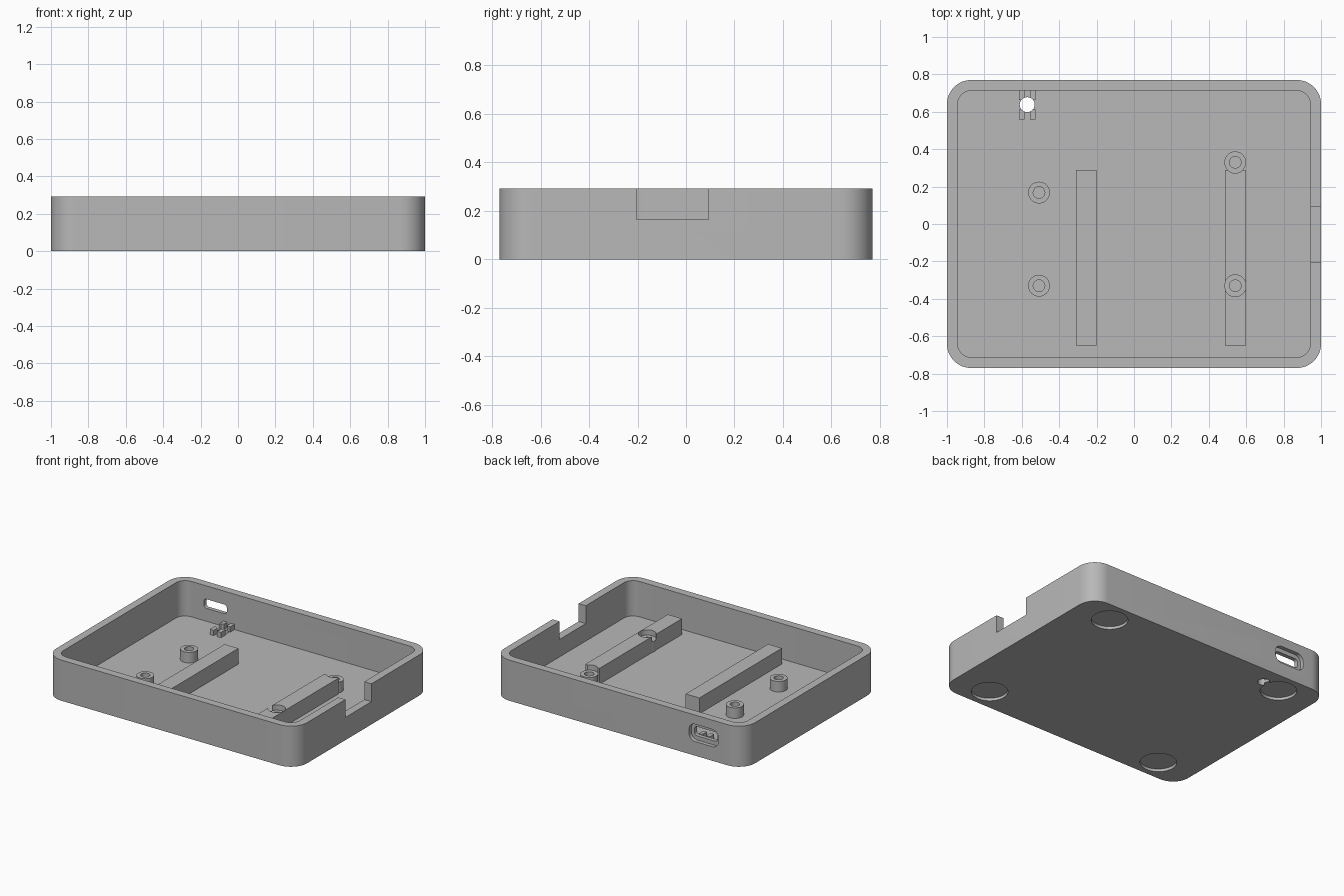
import bpy, bmesh, math
from mathutils import Matrix

if "Cube" in bpy.data.objects:
    bpy.data.objects.remove(bpy.data.objects["Cube"])

grey = bpy.data.materials.new("plain grey")
grey.diffuse_color = (0.48, 0.48, 0.48, 1)
grey.use_nodes = True
grey.node_tree.nodes["Principled BSDF"].inputs["Base Color"].default_value = grey.diffuse_color

HEIGHT, FLOOR = 0.293, 0.038
POST_TOP, BAR_TOP = 0.114, 0.152
POST_R, SCREW_R = 0.058, 0.031


def rounded_rect(w, d, r, cx=0.0, cy=0.0, n=12):
    pts = []
    for k, (sx, sy) in enumerate([(1, 1), (-1, 1), (-1, -1), (1, -1)]):
        for i in range(n + 1):
            a = math.pi / 2 * (k + i / n)
            pts.append((cx + sx * (w / 2 - r) + r * math.cos(a),
                        cy + sy * (d / 2 - r) + r * math.sin(a)))
    return pts


def circle(cx, cy, r, n=48):
    return [(cx + r * math.cos(2 * math.pi * i / n),
             cy + r * math.sin(2 * math.pi * i / n)) for i in range(n)]


def rect(x0, x1, y0, y1):
    return [(x0, y0), (x1, y0), (x1, y1), (x0, y1)]


def prism(name, profile, z0, z1, matrix=None):
    """Extrude a flat profile from z0 to z1."""
    bm = bmesh.new()
    low = [bm.verts.new((x, y, z0)) for x, y in profile]
    high = [bm.verts.new((x, y, z1)) for x, y in profile]
    bm.faces.new(low[::-1])
    bm.faces.new(high)
    for i in range(len(low)):
        j = (i + 1) % len(low)
        bm.faces.new((low[i], low[j], high[j], high[i]))
    if matrix:
        bm.transform(matrix)
    bmesh.ops.recalc_face_normals(bm, faces=bm.faces[:])
    mesh = bpy.data.meshes.new(name)
    bm.to_mesh(mesh)
    bm.free()
    mesh.materials.append(grey)
    obj = bpy.data.objects.new(name, mesh)
    bpy.context.collection.objects.link(obj)
    return obj


def activate(obj):
    bpy.ops.object.select_all(action='DESELECT')
    obj.select_set(True)
    bpy.context.view_layer.objects.active = obj


def cut(obj, *cutters):
    for c in cutters:
        c.hide_render = True
        mod = obj.modifiers.new("cut", 'BOOLEAN')
        mod.operation = 'DIFFERENCE'
        mod.solver = 'EXACT'
        mod.object = c
        activate(obj)
        bpy.ops.object.modifier_apply(modifier=mod.name)
        bpy.data.objects.remove(c, do_unlink=True)


def smooth(obj):
    activate(obj)
    bpy.ops.object.shade_smooth_by_angle(angle=math.radians(30))


# Open tray
tray = prism("tray", rounded_rect(2, 1.54, 0.13), 0, HEIGHT)
cut(tray, prism("cavity", rounded_rect(1.886, 1.426, 0.073), FLOOR, 0.5))

# Notch in the right wall
cut(tray, prism("notch", rect(0.9, 1.1, -0.205, 0.092), 0.164, 0.5))

# Port in the back wall: slot through, wider recess outside
upright = Matrix.Rotation(math.radians(90), 4, 'X')   # (x, y, z) -> (x, -z, y)
cut(tray,
    prism("port_slot", rounded_rect(0.183, 0.066, 0.02, -0.68, 0.164), -0.85, -0.65, upright),
    prism("port_recess", rounded_rect(0.235, 0.125, 0.05, -0.68, 0.164), -0.85, -0.742, upright))

# Foot recesses underneath
for sx in (-1, 1):
    for sy in (-1, 1):
        cut(tray, prism("foot_recess", circle(0.72 * sx, 0.61 * sy, 0.12, 64), -0.1, 0.02))

# Small round hole through the floor
LX, LY = -0.571, 0.638
cut(tray, prism("floor_hole", circle(LX, LY, 0.04), -0.1, 0.1))
smooth(tray)

# Four small holder blocks around the hole
for sx in (-1, 1):
    for y0, y1 in ((0.558, 0.612), (0.664, 0.715)):
        x0, x1 = sorted((LX + sx * 0.014, LX + sx * 0.044))
        block = prism("holder_block", rect(x0, x1, y0, y1), FLOOR - 0.004, 0.076)
        cut(block, prism("clearance", circle(LX, LY, 0.04), 0, 0.2))

# Support bars, the right one cut away around its screw posts
posts = [(-0.508, 0.168), (-0.508, -0.33), (0.541, 0.33), (0.541, -0.33)]
prism("left_bar", rect(-0.31, -0.2, -0.65, 0.29), FLOOR - 0.004, BAR_TOP)
right_bar = prism("right_bar", rect(0.487, 0.6, -0.65, 0.29), FLOOR - 0.004, BAR_TOP)
cut(right_bar, *[prism("post_clearance", circle(x, y, POST_R), 0, 0.3)
                 for x, y in posts[2:]])
smooth(right_bar)

# Hollow screw posts
for x, y in posts:
    post = prism("screw_post", circle(x, y, POST_R), FLOOR - 0.004, POST_TOP)
    cut(post, prism("screw_hole", circle(x, y, SCREW_R), 0, 0.3))
    smooth(post)
